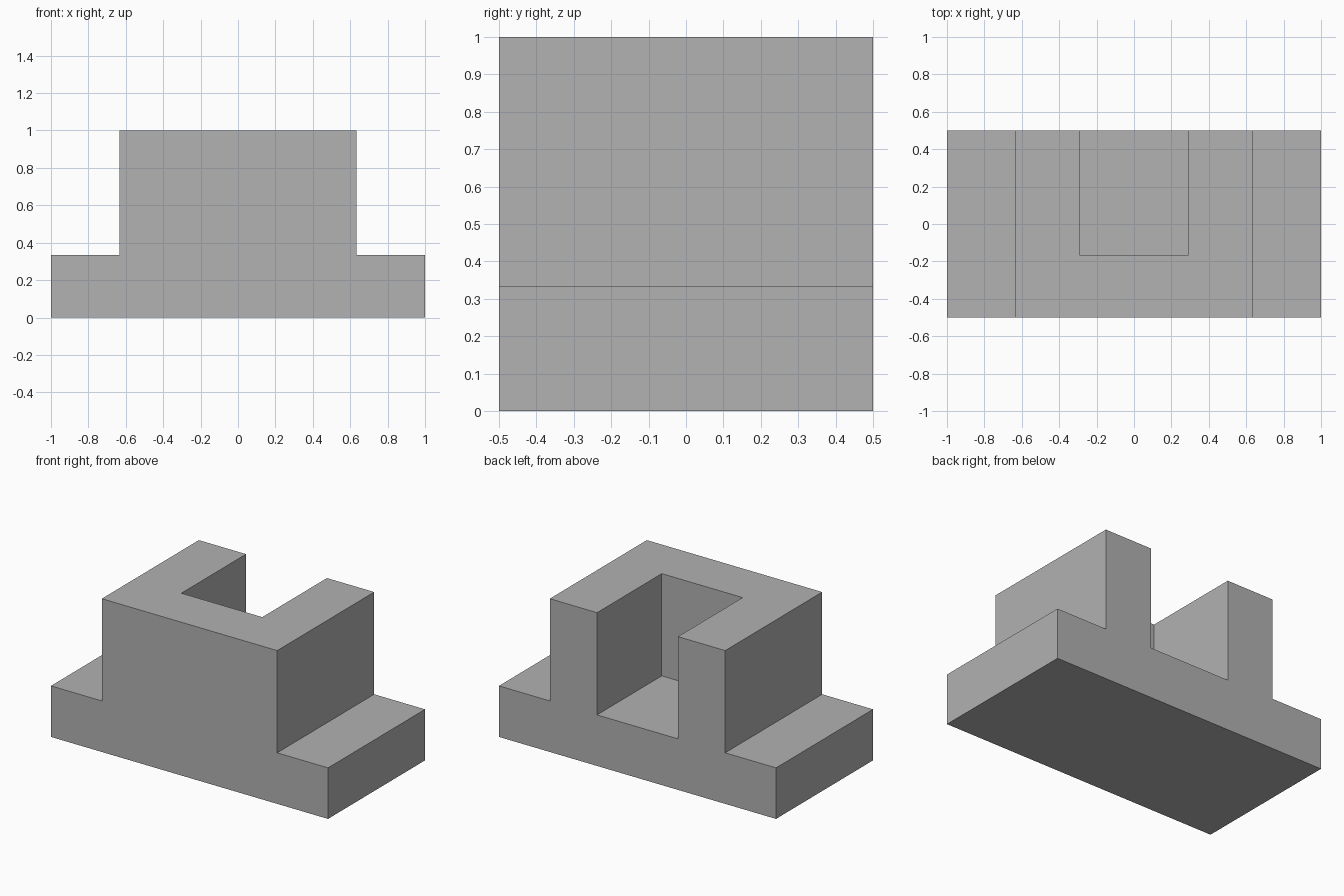
import bpy
import bmesh

default = bpy.data.objects.get("Cube")
if default:
    bpy.data.objects.remove(default, do_unlink=True)

HALF_LENGTH, HALF_DEPTH, HEIGHT = 1.0, 0.5, 1.0
BLOCK_HALF, STEP_Z = 0.633, 0.333
SLOT_HALF, SLOT_FRONT = 0.292, -0.167

# Plain grey material
grey = bpy.data.materials.new("plain_grey")
grey.use_nodes = True
colour = (0.445, 0.445, 0.445, 1)
grey.diffuse_color = colour
grey.node_tree.nodes["Principled BSDF"].inputs["Base Color"].default_value = colour


def extrude_profile(name, half_profile, y0, y1):
    """Mirror a half profile in x, then extrude it from y0 to y1."""
    outline = half_profile + [(-x, z) for x, z in reversed(half_profile)]
    bm = bmesh.new()
    face = bm.faces.new([bm.verts.new((x, y0, z)) for x, z in outline])
    result = bmesh.ops.extrude_face_region(bm, geom=[face], use_keep_orig=True)
    verts = [g for g in result["geom"] if isinstance(g, bmesh.types.BMVert)]
    bmesh.ops.translate(bm, verts=verts, vec=(0, y1 - y0, 0))
    bmesh.ops.recalc_face_normals(bm, faces=bm.faces)
    mesh = bpy.data.meshes.new(name)
    bm.to_mesh(mesh)
    bm.free()
    mesh.materials.append(grey)
    obj = bpy.data.objects.new(name, mesh)
    bpy.context.collection.objects.link(obj)
    return obj


# Stepped body: wide base with a raised central block
body = extrude_profile(
    "stepped_block",
    [(HALF_LENGTH, 0), (HALF_LENGTH, STEP_Z), (BLOCK_HALF, STEP_Z), (BLOCK_HALF, HEIGHT)],
    -HALF_DEPTH, HALF_DEPTH)

# Slot open at the top and back, down to the step level
cutter = extrude_profile(
    "slot_cutter", [(SLOT_HALF, STEP_Z), (SLOT_HALF, HEIGHT + 0.2)],
    SLOT_FRONT, HALF_DEPTH + 0.2)
cutter.hide_render = True

cut = body.modifiers.new("slot", 'BOOLEAN')
cut.operation = 'DIFFERENCE'
cut.solver = 'EXACT'
cut.object = cutter

# Apply the cut and drop the helper
bpy.context.view_layer.objects.active = body
body.select_set(True)
bpy.ops.object.modifier_apply(modifier=cut.name)
bpy.data.objects.remove(cutter, do_unlink=True)
